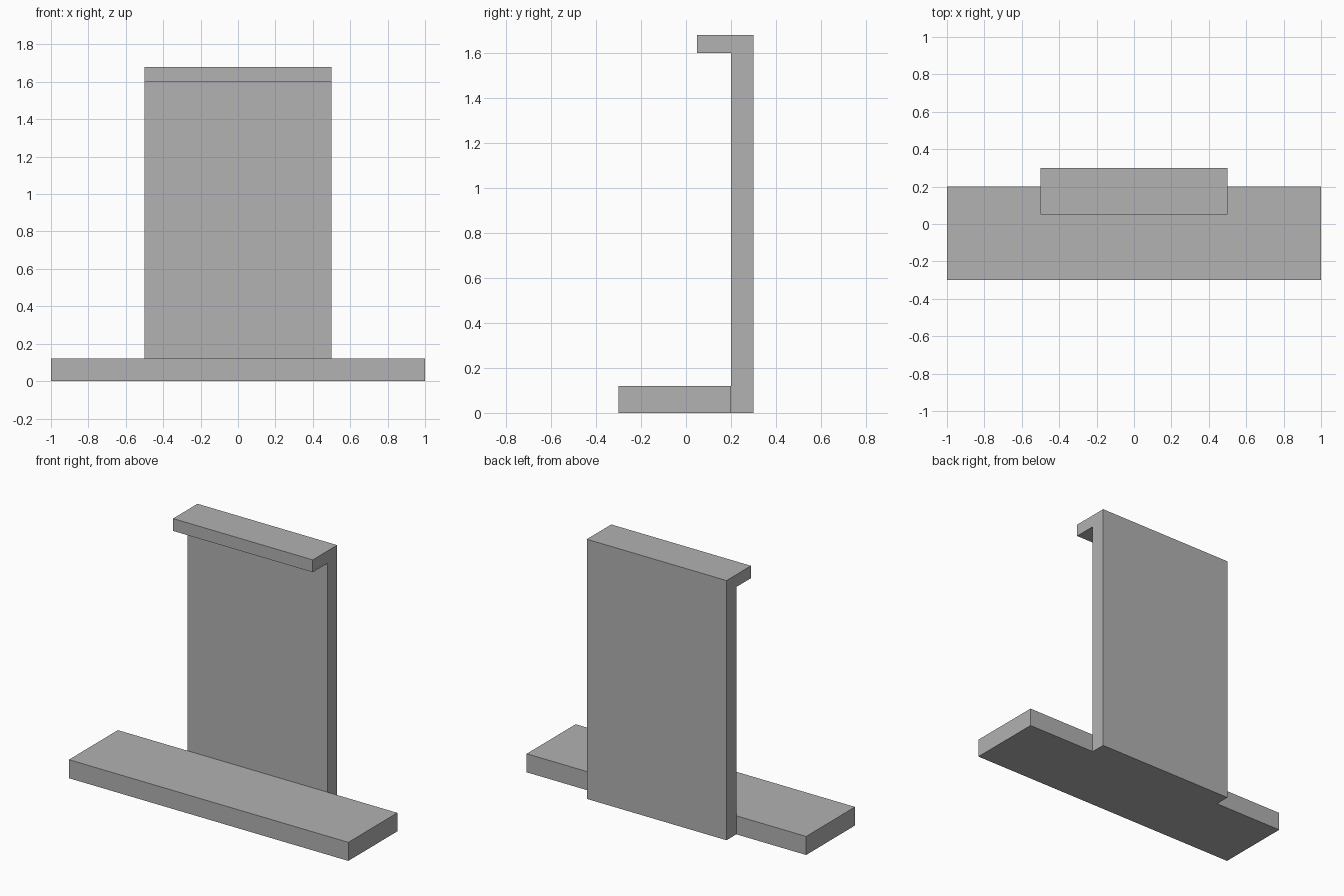
import bpy
import bmesh
from mathutils import Vector

cube = bpy.data.objects.get("Cube")
if cube:
    bpy.data.objects.remove(cube, do_unlink=True)

# Single plain grey
GREY = (0.445, 0.445, 0.445, 1.0)
grey = bpy.data.materials.new("plain_grey")
grey.use_nodes = True
grey.diffuse_color = GREY
grey.node_tree.nodes["Principled BSDF"].inputs["Base Color"].default_value = GREY


def box(name, low, high):
    """Box between two opposite corners."""
    low, high = Vector(low), Vector(high)
    bm = bmesh.new()
    bmesh.ops.create_cube(bm, size=1)
    bmesh.ops.scale(bm, vec=high - low, verts=bm.verts)
    bmesh.ops.translate(bm, vec=(low + high) / 2, verts=bm.verts)
    mesh = bpy.data.meshes.new(name)
    bm.to_mesh(mesh)
    bm.free()
    mesh.materials.append(grey)
    obj = bpy.data.objects.new(name, mesh)
    bpy.context.collection.objects.link(obj)
    return obj


# Wide floor slab in front of the panel
box("base_slab", (-1, -0.3, 0), (1, 0.2, 0.12))
# Tall upright panel against the back of the slab
box("back_panel", (-0.5, 0.2, 0), (0.5, 0.3, 1.68))
# Overhanging lip along the top front edge
box("top_lip", (-0.5, 0.05, 1.6), (0.5, 0.2, 1.68))
